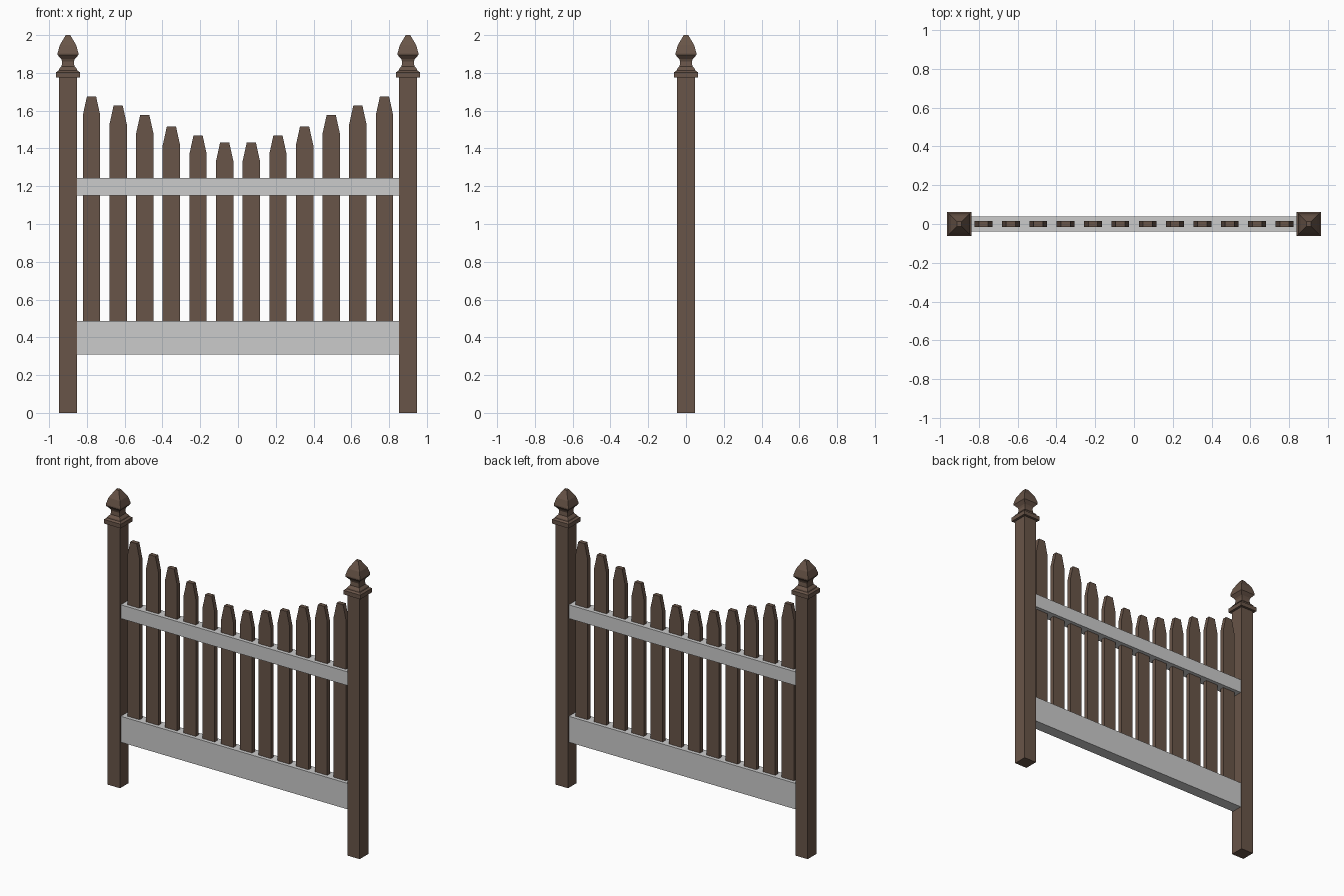
import bpy, bmesh

if "Cube" in bpy.data.objects:
    bpy.data.objects.remove(bpy.data.objects["Cube"])

wood = bpy.data.materials.new("brown_wood")
wood.diffuse_color = (0.14, 0.09, 0.065, 1)
wood.use_nodes = True
wood.node_tree.nodes["Principled BSDF"].inputs["Base Color"].default_value = wood.diffuse_color


def loft(name, x, rings, mat=None):
    """Stack rectangular rings (half_x, half_y, z) into a closed solid."""
    bm = bmesh.new()
    loops = [[bm.verts.new((sx * hx, sy * hy, z))
              for sx, sy in ((-1, -1), (1, -1), (1, 1), (-1, 1))]
             for hx, hy, z in rings]
    for a, b in zip(loops, loops[1:]):
        for i in range(4):
            j = (i + 1) % 4
            bm.faces.new((a[i], a[j], b[j], b[i]))
    bm.faces.new(loops[0][::-1])
    bm.faces.new(loops[-1])
    mesh = bpy.data.meshes.new(name)
    bm.to_mesh(mesh)
    bm.free()
    ob = bpy.data.objects.new(name, mesh)
    ob.location.x = x
    bpy.context.collection.objects.link(ob)
    if mat:
        mesh.materials.append(mat)
    return ob


# Finial profile: half width, height
finial = [(0.063, 1.775), (0.063, 1.803), (0.050, 1.812), (0.048, 1.820),
          (0.034, 1.835), (0.031, 1.860), (0.036, 1.873), (0.055, 1.895),
          (0.055, 1.905), (0.043, 1.948), (0.012, 2.0)]
# Picket tops from the centre outwards
tops = [1.432, 1.469, 1.517, 1.578, 1.627, 1.676]

for side, s in (("left", -1), ("right", 1)):
    # Square posts and their turned caps
    loft(f"post_{side}", s * 0.9, [(0.0465, 0.0465, 0), (0.0465, 0.0465, 1.78)], wood)
    loft(f"finial_{side}", s * 0.9, [(w, w, z) for w, z in finial], wood)
    # Pickets with tapered tips
    for i, top in enumerate(tops):
        loft(f"picket_{side}_{i + 1}", s * 0.0705 * (2 * i + 1),
             [(0.046, 0.0145, 0.40), (0.046, 0.0145, top - 0.1), (0.024, 0.0145, top)], wood)

# Horizontal rails between the posts
for name, z0, z1 in (("bottom_rail", 0.31, 0.486), ("top_rail", 1.15, 1.243)):
    loft(name, 0, [(0.855, 0.039, z0), (0.855, 0.039, z1)])
